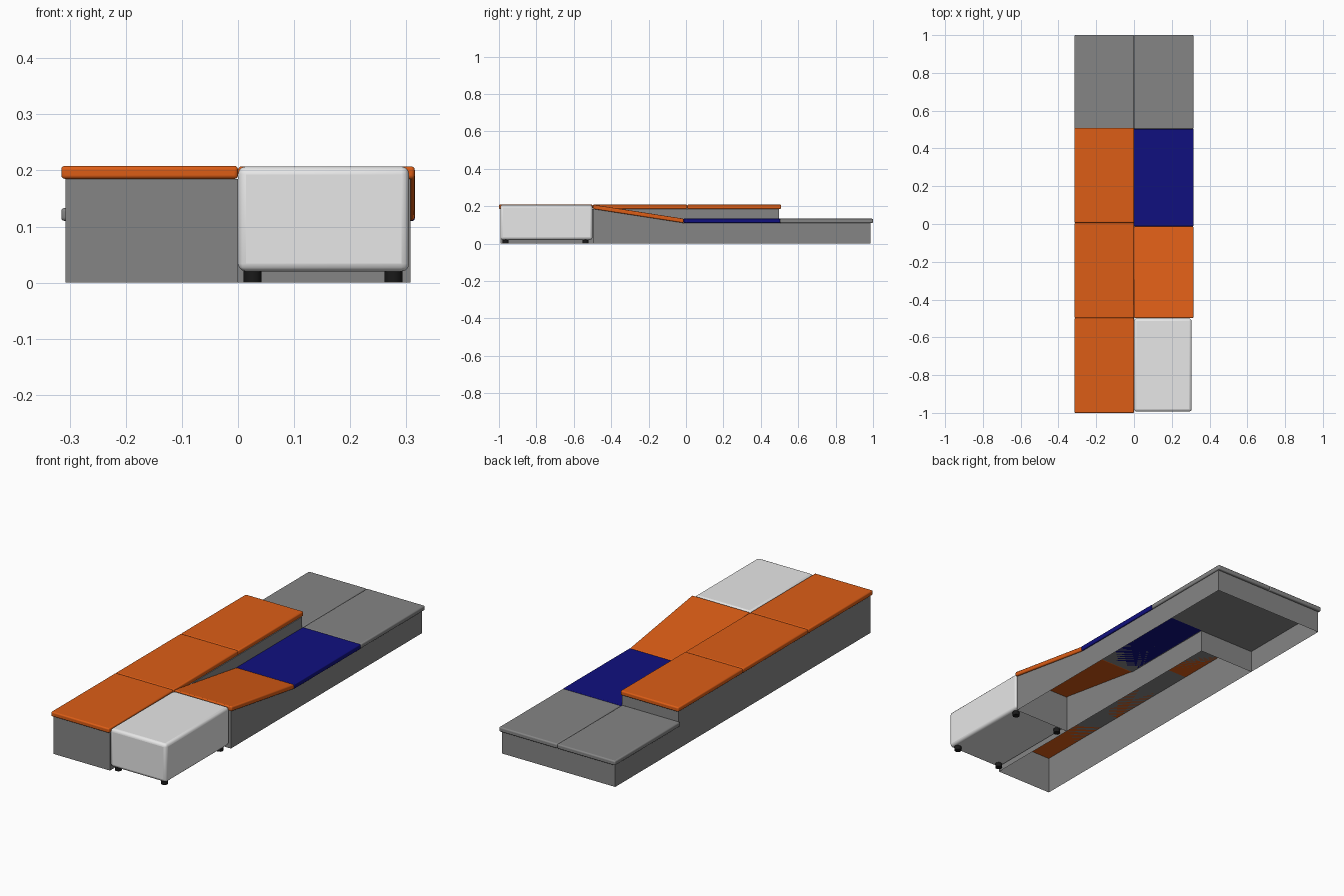
import bpy, bmesh, math

if "Cube" in bpy.data.objects:
    bpy.data.objects.remove(bpy.data.objects["Cube"])


def material(name, rgb):
    m = bpy.data.materials.new(name)
    m.diffuse_color = (*rgb, 1)
    m.use_nodes = True
    m.node_tree.nodes["Principled BSDF"].inputs["Base Color"].default_value = m.diffuse_color
    return m


ORANGE = material("orange", (0.72, 0.11, 0.008))
GREY = material("grey", (0.235, 0.235, 0.235))
NAVY = material("navy", (0.005, 0.005, 0.212))
WHITE = material("light grey", (0.80, 0.80, 0.80))
BLACK = material("black", (0.01, 0.01, 0.01))


def mesh_object(name, verts, faces, mat):
    me = bpy.data.meshes.new(name)
    me.from_pydata(verts, [], faces)
    me.materials.append(mat)
    ob = bpy.data.objects.new(name, me)
    bpy.context.collection.objects.link(ob)
    return ob


def pad(name, x, y, z_front, z_back, thick, mat, radius):
    """Rounded slab; its top may slope from front to back."""
    v = []
    for yy, zz in ((y[0], z_front), (y[1], z_back)):
        v += [(x[0], yy, zz - thick), (x[1], yy, zz - thick), (x[1], yy, zz), (x[0], yy, zz)]
    f = [(0, 1, 2, 3), (7, 6, 5, 4), (0, 4, 5, 1), (1, 5, 6, 2), (2, 6, 7, 3), (3, 7, 4, 0)]
    ob = mesh_object(name, v, f, mat)
    b = ob.modifiers.new("rounding", 'BEVEL')
    b.width, b.segments = radius, 3
    bpy.ops.object.select_all(action='DESELECT')
    ob.select_set(True)
    bpy.context.view_layer.objects.active = ob
    bpy.ops.object.shade_smooth_by_angle(angle=math.radians(35))
    return ob


HIGH, LOW, T = 0.208, 0.133, 0.023      # pad top levels and thickness
DH, DL = HIGH - T, LOW - T              # deck levels
W, E, BACK = 0.315, 0.307, 0.987        # pad edge, base edge, base back
YF, YM, YS = -0.498, -0.013, 0.503      # right-hand joints

# high row of three orange pads
for i, (a, b) in enumerate(((-1, -0.498), (-0.498, 0.006), (0.006, 0.509))):
    pad(f"high_pad_{i}", (-W, 0), (a, b), HIGH, HIGH, T, ORANGE, 0.006)

# ramp, blue pad and low grey pads
pad("ramp_pad", (0, W), (YF, YM), HIGH, LOW, T, ORANGE, 0.006)
pad("blue_pad", (0, W), (YM, YS), LOW, LOW, T, NAVY, 0.004)
pad("low_pad_right", (0, W), (YS, 1), LOW, LOW, T, GREY, 0.006)
pad("low_pad_left", (-W, 0), (0.494, 1), LOW, LOW, T, GREY, 0.006)

# high base: thin walls and deck, open underneath
F, B = -0.992, 0.496
ring = [(-E, F), (0, F), (0, B), (-E, B)]
mesh_object("high_base", [(x, y, 0) for x, y in ring] + [(x, y, DH) for x, y in ring],
            [(0, 1, 5, 4), (1, 2, 6, 5), (2, 3, 7, 6), (3, 0, 4, 7), (4, 5, 6, 7)], GREY)

# low base: L-shaped thin walls with a sloped flank beside the ramp
FR = YF + 0.004
v = [(0, FR, 0), (E, FR, 0), (E, YM, 0), (E, BACK, 0), (-E, BACK, 0), (-E, B, 0),
     (0, FR, DH), (E, FR, DH), (E, YM, DL), (E, BACK, DL), (-E, BACK, DL), (-E, B, DL),
     (0, B, DL), (0, YM, DL)]
mesh_object("low_base", v,
            [(0, 1, 7, 6), (1, 2, 8, 7), (2, 3, 9, 8), (3, 4, 10, 9), (4, 5, 11, 10),
             (8, 9, 10, 11, 12, 13)], GREY)

# light grey block in the front right corner, on four small feet
pad("block", (0, 0.305), (-0.993, -0.5), 0.207, 0.207, 0.187, WHITE, 0.014)
for i, fx in enumerate((0.026, 0.277)):
    for j, fy in enumerate((-0.964, -0.537)):
        bpy.ops.mesh.primitive_cylinder_add(vertices=16, radius=0.016, depth=0.021,
                                            location=(fx, fy, 0.0105))
        foot = bpy.context.object
        foot.name = f"foot_{i}_{j}"
        foot.data.materials.append(BLACK)
        bpy.ops.object.shade_smooth_by_angle(angle=math.radians(35))
